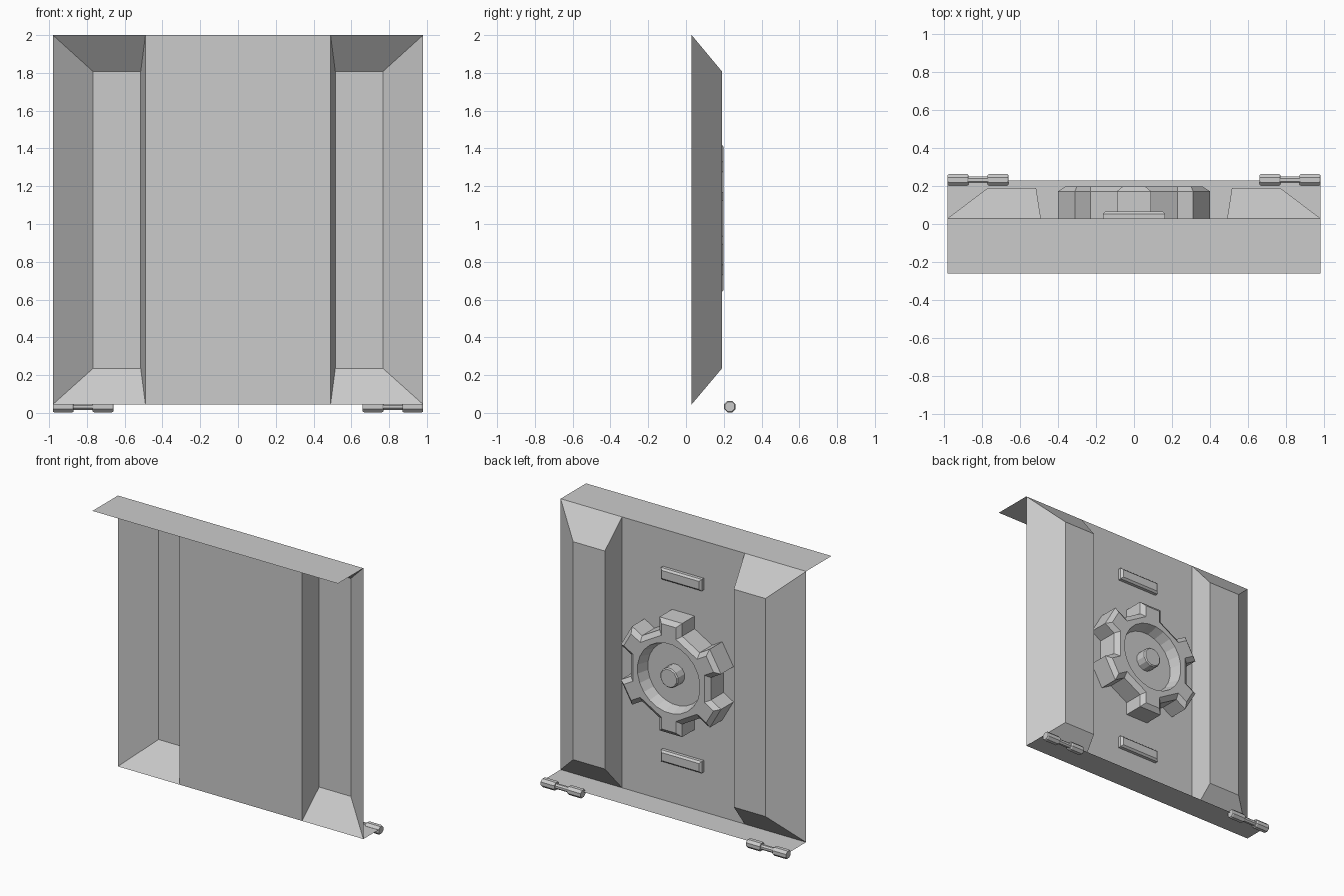
import bpy, bmesh, math
from mathutils import Vector

if "Cube" in bpy.data.objects:
    bpy.data.objects.remove(bpy.data.objects["Cube"])

grey = bpy.data.materials.new("grey_metal")
grey.diffuse_color = (0.6, 0.6, 0.6, 1)
grey.use_nodes = True
grey.node_tree.nodes["Principled BSDF"].inputs["Base Color"].default_value = grey.diffuse_color
Y0 = 0.03                      # plane of the door sheet
CZ = 1.03                      # height of the wheel centre


def make(name, rings, closed=True, caps=True):
    """Skin a list of equal-length rings, in order, with optional end caps."""
    bm = bmesh.new()
    vs = [[bm.verts.new(p) for p in r] for r in rings]
    n = len(vs[0])
    for a, b in zip(vs, vs[1:]):
        for i in range(n if closed else n - 1):
            j = (i + 1) % n
            bm.faces.new((a[i], a[j], b[j], b[i]))
    if caps:
        bm.faces.new(vs[0])
        bm.faces.new(vs[-1])
    if caps:
        bmesh.ops.recalc_face_normals(bm, faces=bm.faces)
    me = bpy.data.meshes.new(name)
    bm.to_mesh(me)
    bm.free()
    me.materials.append(grey)
    ob = bpy.data.objects.new(name, me)
    bpy.context.collection.objects.link(ob)
    return ob


def rect(x0, x1, z0, z1, y):
    return [(x0, y, z0), (x1, y, z0), (x1, y, z1), (x0, y, z1)]


def circle(r, y, n, z=CZ):
    return [(r * math.cos(2 * math.pi * (i + .5) / n), y,
             z + r * math.sin(2 * math.pi * (i + .5) / n)) for i in range(n)]


def quad(name, pts):
    return make(name, [pts[:2], [pts[3], pts[2]]], closed=False, caps=False)


# Door sheet: flat centre, two raised hollow side channels, two flanges
quad("centre_panel", rect(-.49, .49, .045, 2, Y0))
for side, s in (("left", -1), ("right", 1)):
    base = rect(s * .49, s * .98, .045, 2, Y0)
    top = rect(s * .515, s * .768, .235, 1.808, .19)
    ob = make(side + "_channel", [base, top], caps=False)
    bm = bmesh.new()
    bm.from_mesh(ob.data)
    bmesh.ops.holes_fill(bm, edges=[e for e in bm.edges if e.is_boundary and
                                    all(v.co.y > .1 for v in e.verts)])
    bmesh.ops.recalc_face_normals(bm, faces=bm.faces)
    bm.to_mesh(ob.data)
    bm.free()
quad("top_flange", [(-.98, -.26, 2), (.98, -.26, 2), (.98, Y0, 2), (-.98, Y0, 2)])
quad("bottom_flange", [(-.98, Y0, .045), (.98, Y0, .045),
                       (.98, .23, .045), (-.98, .23, .045)])


# Six-spoked wheel: outline with chamfered rim and a recessed middle
def outline(tip, half, valley, y):
    pts = []
    for k in range(6):
        a = math.radians(30 + 60 * k)
        u, v = Vector((math.cos(a), math.sin(a))), Vector((-math.sin(a), math.cos(a)))
        root = (valley - half * .5) / math.cos(math.radians(30))
        for t, w in ((root, -half), (tip, -half), (tip, half), (root, half)):
            p = u * t + v * w
            pts.append((p.x, y, CZ + p.y))
    return pts


def hole(r, y):
    """Twelve-sided hole, doubled to match the outline's point count."""
    pts = []
    for k in range(6):
        for d in (-15, -5, 5, 15):
            a = math.radians(30 + 60 * k + d * 1.5)
            pts.append((r * math.cos(a), y, CZ + r * math.sin(a)))
    return pts


make("wheel", [outline(.41, .09, .32, Y0), outline(.41, .09, .32, .172),
               outline(.38, .058, .285, .198), hole(.25, .198), hole(.225, .115)])
make("wheel_hub", [circle(.072, .11, 12), circle(.072, .19, 12), circle(.064, .198, 12)])

# Chamfered bars above and below the wheel
for name, z in (("upper_bar", 1.69), ("lower_bar", .375)):
    make(name, [rect(-.163, .163, z - .042, z + .042, Y0),
                rect(-.163, .163, z - .042, z + .042, .053),
                rect(-.15, .15, z - .029, z + .029, .066)])

# Hinges: a thin pin between two knuckles
profile = [(.66, .028), (.668, .033), (.762, .033), (.77, .028), (.77, .019),
           (.87, .019), (.87, .028), (.878, .033), (.972, .033), (.98, .028)]
for side, s in (("left", -1), ("right", 1)):
    ob = make(side + "_hinge", [[(s * x, .232 + p[0], .033 + p[2])
              for p in circle(r, 0, 8, 0)] for x, r in profile])
